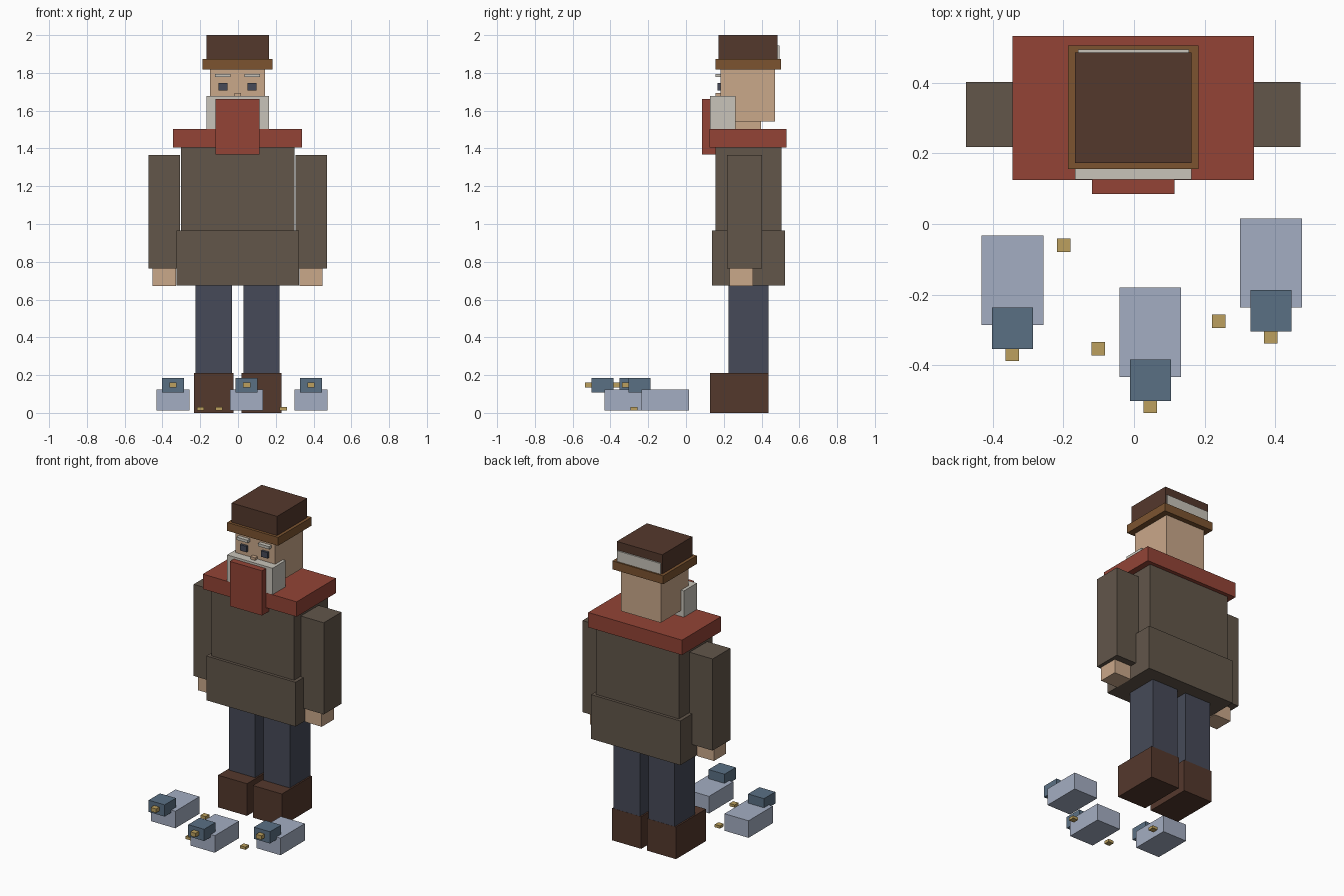
import bpy

if "Cube" in bpy.data.objects:
    bpy.data.objects.remove(bpy.data.objects["Cube"])


def material(name, r, g, b):
    m = bpy.data.materials.new(name)
    lin = [((c / 255 + 0.055) / 1.055) ** 2.4 for c in (r, g, b)]
    m.diffuse_color = (*lin, 1)
    m.use_nodes = True
    m.node_tree.nodes["Principled BSDF"].inputs["Base Color"].default_value = m.diffuse_color
    return m


SKIN = material("skin", 202, 168, 138)
RED = material("scarf red", 147, 68, 54)
COAT = material("coat brown grey", 98, 86, 74)
NAVY = material("trouser navy", 70, 74, 88)
BROWN = material("dark brown", 84, 56, 44)
TAN = material("hat band brown", 124, 84, 48)
HAIR = material("grey hair", 200, 196, 186)
PALE = material("pigeon pale blue", 164, 174, 194)
SLATE = material("pigeon slate", 90, 112, 132)
GOLD = material("gold", 188, 160, 94)

CX = -0.002  # centre line of the figure


def box(name, x, y, z, mat):
    """Box from (min, max) ranges on each axis."""
    verts = [(a, b, c) for a in x for b in y for c in z]
    faces = [(0, 1, 3, 2), (4, 6, 7, 5), (0, 4, 5, 1),
             (2, 3, 7, 6), (0, 2, 6, 4), (1, 5, 7, 3)]
    me = bpy.data.meshes.new(name)
    me.from_pydata(verts, [], faces)
    me.materials.append(mat)
    ob = bpy.data.objects.new(name, me)
    bpy.context.collection.objects.link(ob)
    return ob


def centred(name, half, y, z, mat):
    box(name, (CX - half, CX + half), y, z, mat)


def pair(name, x, y, z, mat):
    """Left and right copies, x given as distance from the centre line."""
    box(name + "_right", (CX + x[0], CX + x[1]), y, z, mat)
    box(name + "_left", (CX - x[1], CX - x[0]), y, z, mat)


# Legs and boots
pair("boot", (0.021, 0.232), (0.127, 0.438), (0, 0.211), BROWN)
pair("leg", (0.031, 0.222), (0.224, 0.437), (0.08, 0.70), NAVY)

# Coat, arms and hands
centred("coat_skirt", 0.3245, (0.137, 0.525), (0.675, 0.966), COAT)
centred("coat_body", 0.301, (0.156, 0.506), (0.90, 1.42), COAT)
pair("arm", (0.306, 0.473), (0.218, 0.402), (0.764, 1.366), COAT)
pair("hand", (0.327, 0.45), (0.2295, 0.356), (0.672, 0.79), SKIN)

# Scarf
centred("scarf_wrap", 0.341, (0.125, 0.5315), (1.406, 1.504), RED)
centred("scarf_end", 0.117, (0.085, 0.157), (1.369, 1.663), RED)

# Head and face
centred("neck", 0.09, (0.256, 0.398), (1.45, 1.56), SKIN)
centred("head", 0.145, (0.182, 0.472), (1.543, 1.85), SKIN)
centred("beard", 0.165, (0.126, 0.261), (1.47, 1.677), HAIR)
centred("nose", 0.017, (0.156, 0.20), (1.64, 1.694), SKIN)
pair("eye", (0.053, 0.10), (0.166, 0.19), (1.708, 1.747), NAVY)
pair("eyebrow", (0.037, 0.119), (0.156, 0.19), (1.777, 1.795), HAIR)

# Hat with hair strip at the back
centred("hat_brim", 0.185, (0.155, 0.504), (1.819, 1.874), TAN)
centred("hat_crown", 0.165, (0.173, 0.485), (1.86, 2.0), BROWN)
centred("back_hair", 0.157, (0.475, 0.494), (1.86, 1.944), HAIR)

# Pigeons, placed by the centre of the body
for i, (x, y) in enumerate([(-0.344, -0.159), (0.046, -0.306), (0.387, -0.11)], 1):
    box(f"pigeon_body_{i}", (x - 0.0875, x + 0.0875), (y - 0.126, y + 0.126),
        (0.013, 0.125), PALE)
    box(f"pigeon_head_{i}", (x - 0.058, x + 0.058), (y - 0.194, y - 0.077),
        (0.108, 0.185), SLATE)
    box(f"pigeon_beak_{i}", (x - 0.019, x + 0.019), (y - 0.228, y - 0.18),
        (0.135, 0.161), GOLD)

# Crumbs on the ground
for i, (x, y) in enumerate([(-0.199, -0.06), (-0.101, -0.353), (0.24, -0.275)], 1):
    box(f"crumb_{i}", (x - 0.019, x + 0.019), (y - 0.019, y + 0.019),
        (0.013, 0.031), GOLD)
